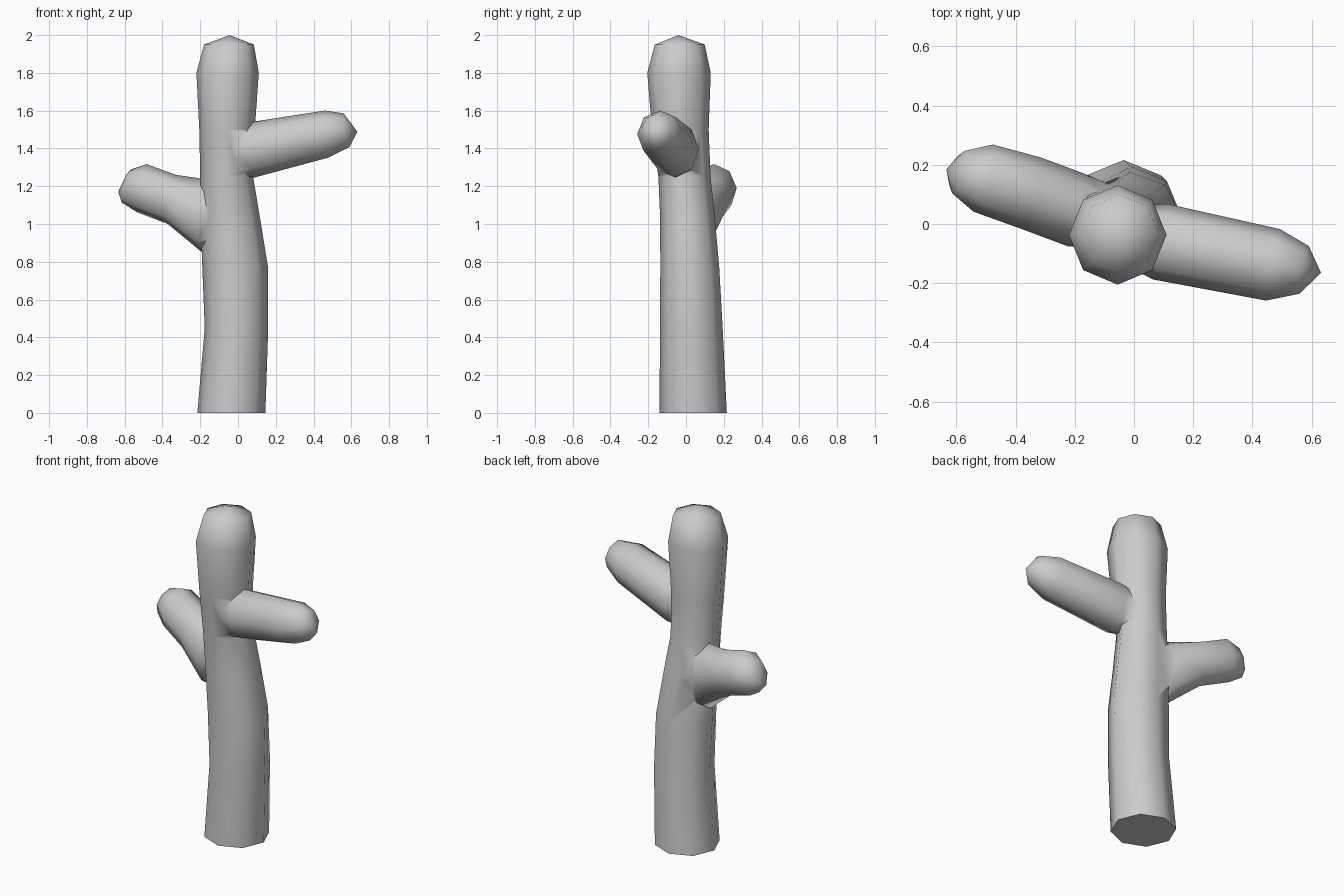
import bpy, bmesh
from math import sin, cos, pi, radians
from mathutils import Vector

if "Cube" in bpy.data.objects:
    bpy.data.objects.remove(bpy.data.objects["Cube"])

SIDES = 8


def limb(name, yaw, rings, tip):
    """Loft 8-sided rings (x, y, z, side radius, up radius, pitch) to a pole."""
    bm = bmesh.new()
    a = radians(yaw)
    side = Vector((-sin(a), cos(a), 0))
    loops = []
    for x, y, z, rs, ru, pitch in rings:
        p = radians(pitch)
        up = Vector((cos(p) * cos(a), cos(p) * sin(a), sin(p))).cross(side)
        loops.append([bm.verts.new(Vector((x, y, z))
                                   + side * rs * cos(2 * pi * i / SIDES)
                                   + up * ru * sin(2 * pi * i / SIDES))
                      for i in range(SIDES)])
    pole = bm.verts.new(tip)
    for i in range(SIDES):
        j = (i + 1) % SIDES
        for lo, hi in zip(loops, loops[1:]):
            bm.faces.new((lo[i], lo[j], hi[j], hi[i]))
        bm.faces.new((loops[-1][i], loops[-1][j], pole))
    bm.faces.new(loops[0])
    bmesh.ops.recalc_face_normals(bm, faces=bm.faces)
    mesh = bpy.data.meshes.new(name)
    bm.to_mesh(mesh)
    bm.free()
    obj = bpy.data.objects.new(name, mesh)
    bpy.context.collection.objects.link(obj)
    return obj


# Gently bowed trunk with a rounded top
trunk = limb("trunk", 0, [
    (-0.035, 0.038, 0.00, 0.178, 0.180, 90),
    (-0.008, 0.028, 0.45, 0.166, 0.168, 90),
    (-0.015, 0.020, 0.77, 0.156, 0.174, 90),
    (-0.040, 0.008, 1.03, 0.145, 0.157, 90),
    (-0.060, -0.008, 1.25, 0.138, 0.140, 90),
    (-0.058, -0.030, 1.50, 0.150, 0.147, 90),
    (-0.055, -0.037, 1.80, 0.168, 0.165, 90),
    (-0.048, -0.033, 1.95, 0.132, 0.132, 90),
], (-0.045, -0.04, 2.0))

# Upper right branch
right_branch = limb("right_branch", -11, [
    (-0.04, -0.03, 1.37, 0.10, 0.12, 0),
    (0.09, -0.06, 1.395, 0.13, 0.148, 0),
    (0.47, -0.138, 1.476, 0.123, 0.125, 4),
    (0.575, -0.155, 1.497, 0.082, 0.090, 10),
], (0.632, -0.165, 1.488))

# Lower left branch, flared underneath
left_branch = limb("left_branch", 164, [
    (-0.05, 0.01, 1.03, 0.10, 0.13, 0),
    (-0.19, 0.045, 1.045, 0.125, 0.195, 0),
    (-0.35, 0.105, 1.130, 0.125, 0.132, 10),
    (-0.51, 0.155, 1.190, 0.118, 0.130, 12),
    (-0.593, 0.175, 1.200, 0.075, 0.090, 15),
], (-0.634, 0.185, 1.17))

# Fuse the branches into the trunk
for branch in (right_branch, left_branch):
    mod = trunk.modifiers.new("join", 'BOOLEAN')
    mod.operation = 'UNION'
    mod.solver = 'EXACT'
    mod.object = branch
    bpy.context.view_layer.objects.active = trunk
    bpy.ops.object.modifier_apply(modifier=mod.name)
    bpy.data.objects.remove(branch)

trunk.name = "branching_trunk"
bpy.ops.object.select_all(action='DESELECT')
trunk.select_set(True)
bpy.context.view_layer.objects.active = trunk
bpy.ops.object.shade_smooth_by_angle(angle=radians(65))
